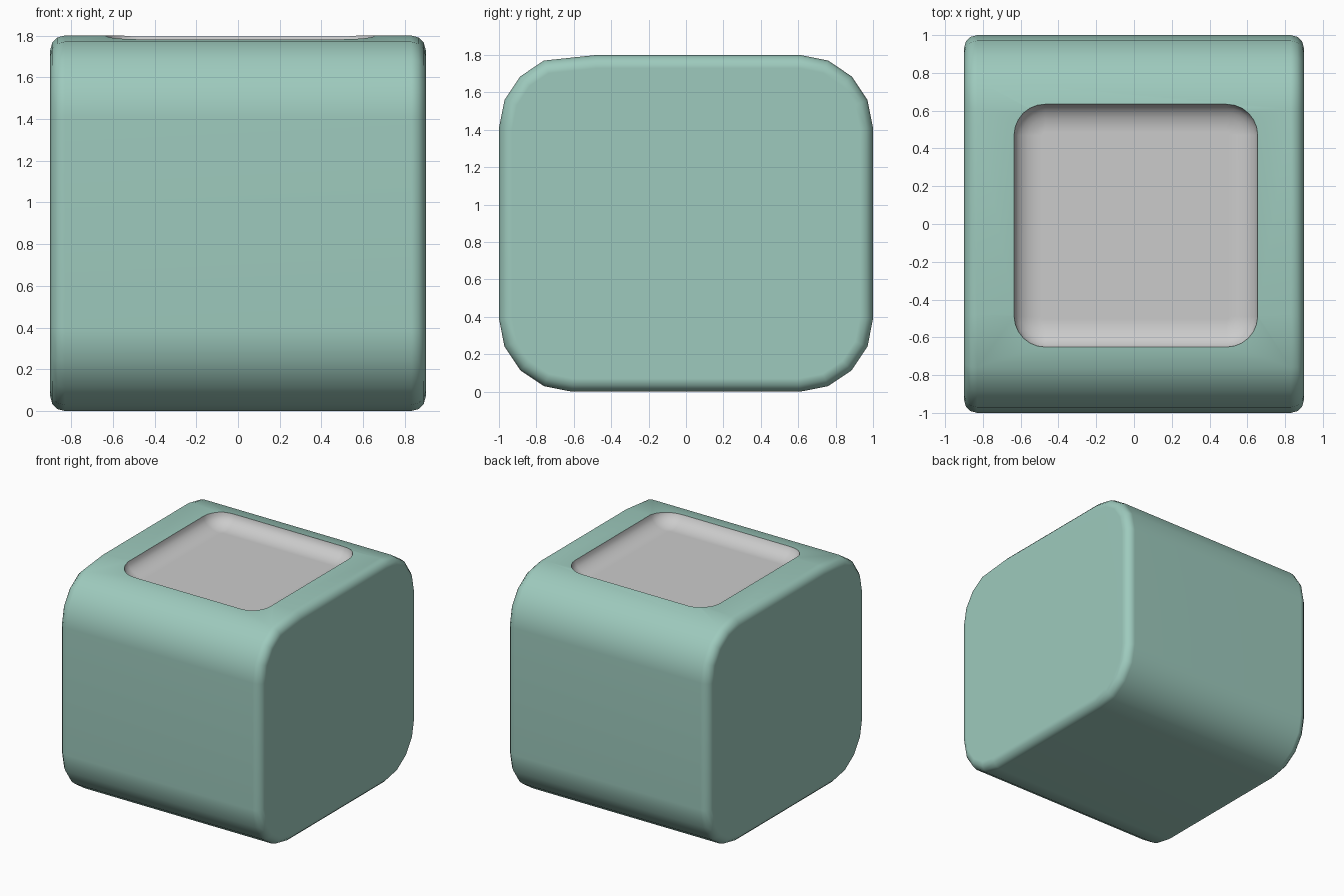
import bpy, bmesh
from math import sin, cos, pi

if "Cube" in bpy.data.objects:
    bpy.data.objects.remove(bpy.data.objects["Cube"])

green = bpy.data.materials.new("mint")
green.diffuse_color = (0.34, 0.59, 0.51, 1)
green.use_nodes = True
green.node_tree.nodes["Principled BSDF"].inputs["Base Color"].default_value = green.diffuse_color


def make_object(name, bm):
    bmesh.ops.recalc_face_normals(bm, faces=bm.faces)
    mesh = bpy.data.meshes.new(name)
    bm.to_mesh(mesh)
    bm.free()
    mesh.materials.append(green)
    mesh.materials.append(None)      # second slot stays plain grey
    ob = bpy.data.objects.new(name, mesh)
    bpy.context.collection.objects.link(ob)
    return ob


def rounded_rect(hx, hy, r, steps, cx=0, cy=0):
    pts = []
    for k, (sx, sy) in enumerate([(1, 1), (-1, 1), (-1, -1), (1, -1)]):
        for i in range(steps + 1):
            a = (k + i / steps) * pi / 2
            pts.append((cx + sx * (hx - r) + r * cos(a),
                        cy + sy * (hy - r) + r * sin(a)))
    return pts


# Body: rounded side profile extruded across x, end rims softened
profile = rounded_rect(1.0, 0.9, 0.39, 4, 0, 0.9)
# the front end of the top face is pulled back into a gentle slope
profile = [(-0.48, z) if y < 0 and z > 1.79 else (y, z) for y, z in profile]
bm = bmesh.new()
face = bm.faces.new([bm.verts.new((-0.9, y, z)) for y, z in profile])
ext = bmesh.ops.extrude_face_region(bm, geom=[face])
bmesh.ops.translate(bm, vec=(1.8, 0, 0),
                    verts=[v for v in ext["geom"] if isinstance(v, bmesh.types.BMVert)])
rims = [e for e in bm.edges if abs(e.verts[0].co.x - e.verts[1].co.x) < 0.01]
bmesh.ops.bevel(bm, geom=rims, offset=0.07, segments=3, profile=0.5, affect='EDGES')
body = make_object("body", bm)

# Cutter: shallow dish with rounded floor edges
bm = bmesh.new()
levels = [(0, 1.95)] + [(0.15 * (1 - cos(t)), 1.8 - 0.1 * sin(t))
                        for t in [i * pi / 12 for i in range(7)]]
rings = []
for inset, z in levels:
    h = 0.645 - inset
    rings.append([bm.verts.new((x, y, z))
                  for x, y in rounded_rect(h, h, 0.165 - inset, 6, 0.01, -0.01)])
for a, b in zip(rings, rings[1:]):
    for i in range(len(a)):
        j = (i + 1) % len(a)
        bm.faces.new((a[i], a[j], b[j], b[i]))
bm.faces.new(rings[0])
bm.faces.new(rings[-1])
for f in bm.faces:
    f.material_index = 1
cutter = make_object("recess_cutter", bm)
cutter.hide_render = True

# Cut the recess into the top
cut = body.modifiers.new("recess", 'BOOLEAN')
cut.operation = 'DIFFERENCE'
cut.solver = 'EXACT'
cut.object = cutter
bpy.context.view_layer.objects.active = body
body.select_set(True)
bpy.ops.object.modifier_apply(modifier=cut.name)
bpy.data.objects.remove(cutter)

# Smooth shading with flat large faces
bpy.ops.object.shade_smooth_by_angle(angle=0.65)
wn = body.modifiers.new("weighted_normals", 'WEIGHTED_NORMAL')
wn.keep_sharp = True
